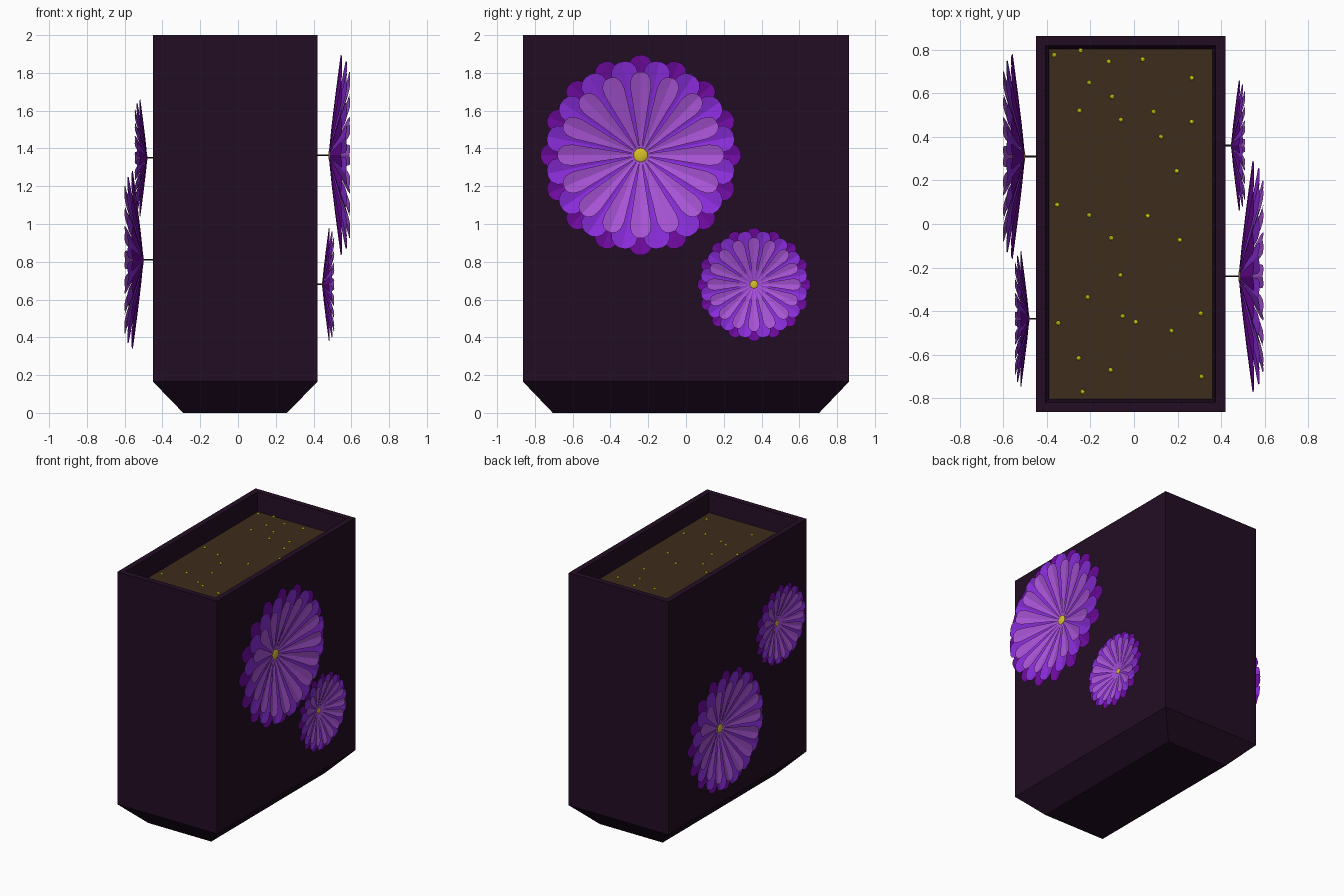
import bpy, bmesh, math
from mathutils import Matrix, Vector

if "Cube" in bpy.data.objects:
    bpy.data.objects.remove(bpy.data.objects["Cube"])


def material(name, rgb):
    m = bpy.data.materials.new(name)
    m.diffuse_color = (*rgb, 1)
    m.use_nodes = True
    m.node_tree.nodes["Principled BSDF"].inputs["Base Color"].default_value = m.diffuse_color
    return m


POT = material("dark_plum", (0.016, 0.004, 0.017))
SOIL = material("soil_brown", (0.048, 0.025, 0.011))
SPECK = material("speck_yellow", (0.75, 0.75, 0.006))
HEART = material("heart_yellow", (0.68, 0.54, 0.02))
STEM = material("stem_dark", (0.02, 0.015, 0.01))
OUTER = material("outer_purple", (0.16, 0.003, 0.35))
MIDDLE = material("middle_violet", (0.26, 0.026, 0.72))
INNER = material("inner_lilac", (0.40, 0.09, 0.68))


def finish(bm, name, mat, matrix=None):
    me = bpy.data.meshes.new(name)
    bm.to_mesh(me)
    bm.free()
    me.materials.append(mat)
    ob = bpy.data.objects.new(name, me)
    bpy.context.collection.objects.link(ob)
    if matrix:
        ob.matrix_world = matrix
    return ob


# Planter: stacked rectangular rings (half x, half y, z), from base up and into the cavity
CX = -0.015
bm = bmesh.new()
rings = []
for hx, hy, z in [(0.275, 0.705, 0), (0.435, 0.863, 0.165), (0.435, 0.863, 2),
                  (0.39, 0.818, 2), (0.375, 0.803, 1.84)]:
    rings.append([bm.verts.new((CX + sx * hx, sy * hy, z))
                  for sx, sy in ((-1, -1), (1, -1), (1, 1), (-1, 1))])
for a, b in zip(rings, rings[1:]):
    for i in range(4):
        j = (i + 1) % 4
        bm.faces.new((a[i], a[j], b[j], b[i]))
bm.faces.new(rings[0][::-1])
bm.faces.new(rings[-1])
finish(bm, "planter", POT)

# Soil slab
bm = bmesh.new()
bmesh.ops.create_cube(bm, size=1, matrix=Matrix.Translation((CX, 0, 1.845))
                      @ Matrix.Diagonal((0.75, 1.606, 0.02, 1)))
finish(bm, "soil", SOIL)

# Yellow granules scattered on the soil
specks = [(-.365, .775), (-.245, .795), (-.115, .745), (.04, .755), (.265, .67), (-.205, .648),
          (-.10, .584), (-.25, .52), (-.06, .478), (.09, .515), (.265, .469), (.124, .40),
          (.196, .243), (-.352, .088), (-.205, .04), (.063, .037), (-.104, -.065), (.21, -.074),
          (-.062, -.235), (-.213, -.336), (-.347, -.455), (-.052, -.423), (.008, -.45),
          (.172, -.49), (.306, -.41), (-.254, -.616), (-.107, -.67), (.31, -.70), (-.236, -.77)]
bm = bmesh.new()
for x, y in specks:
    bmesh.ops.create_icosphere(bm, subdivisions=2, radius=0.011,
                               matrix=Matrix.Translation((x, y, 1.855)))
finish(bm, "soil_granules", SPECK)

# Petal outline: (fraction of length, fraction of half width)
OUTLINE = [(0.02, 0.06), (0.3, 0.36), (0.6, 0.72), (0.82, 1), (0.92, 0.93), (0.975, 0.65), (1, 0.25)]
COUNT = 16


def petal_ring(name, mat, length, rise, half_width, phase, base, matrix):
    """Ring of cupped petals in unit flower space, opening along +z."""
    bm = bmesh.new()
    for k in range(COUNT):
        rot = Matrix.Rotation((k + phase) * math.tau / COUNT, 4, 'Z')
        prev = None
        for t, w in OUTLINE:
            hw = w * half_width
            row = [bm.verts.new(rot @ Vector((t * length, s * hw,
                                              base + rise * t ** 1.15 + 0.22 * hw * s * s)))
                   for s in (-1, 0, 1)]
            if prev:
                for i in range(2):
                    bm.faces.new((prev[i], row[i], row[i + 1], prev[i + 1]))
            prev = row
    finish(bm, name, mat, matrix)


def flower(label, side, wall_x, x, y, z, radius):
    # Local z points out of the wall, local y points up
    place = Matrix(((0, 0, side, x), (side, 0, 0, y), (0, 1, 0, z), (0, 0, 0, 1)))
    m = place @ Matrix.Scale(radius, 4)
    petal_ring(label + "_outer_petals", OUTER, 1.0, 0.12, 0.125, 0, 0.0, m)
    petal_ring(label + "_middle_petals", MIDDLE, 0.95, 0.16, 0.135, 0.5, 0.008, m)
    petal_ring(label + "_inner_petals", INNER, 0.83, 0.19, 0.105, 0, 0.016, m)
    # Yellow heart
    bm = bmesh.new()
    bmesh.ops.create_uvsphere(bm, u_segments=16, v_segments=8, radius=0.078,
                              matrix=Matrix.Translation((0, 0, 0.02)) @ Matrix.Diagonal((1, 1, 0.3, 1)))
    finish(bm, label + "_heart", HEART, m)
    # Stalk into the wall
    reach = abs(x - wall_x) + 0.01
    bm = bmesh.new()
    bmesh.ops.create_cone(bm, cap_ends=True, segments=8, radius1=0.004, radius2=0.004,
                          depth=reach, matrix=Matrix.Translation((0, 0, -reach / 2)))
    finish(bm, label + "_stalk", STEM, place)


flower("right_large_flower", 1, 0.42, 0.48, -0.24, 1.365, 0.53)
flower("right_small_flower", 1, 0.42, 0.445, 0.36, 0.68, 0.30)
flower("left_large_flower", -1, -0.45, -0.50, 0.31, 0.81, 0.47)
flower("left_small_flower", -1, -0.45, -0.48, -0.435, 1.35, 0.31)
